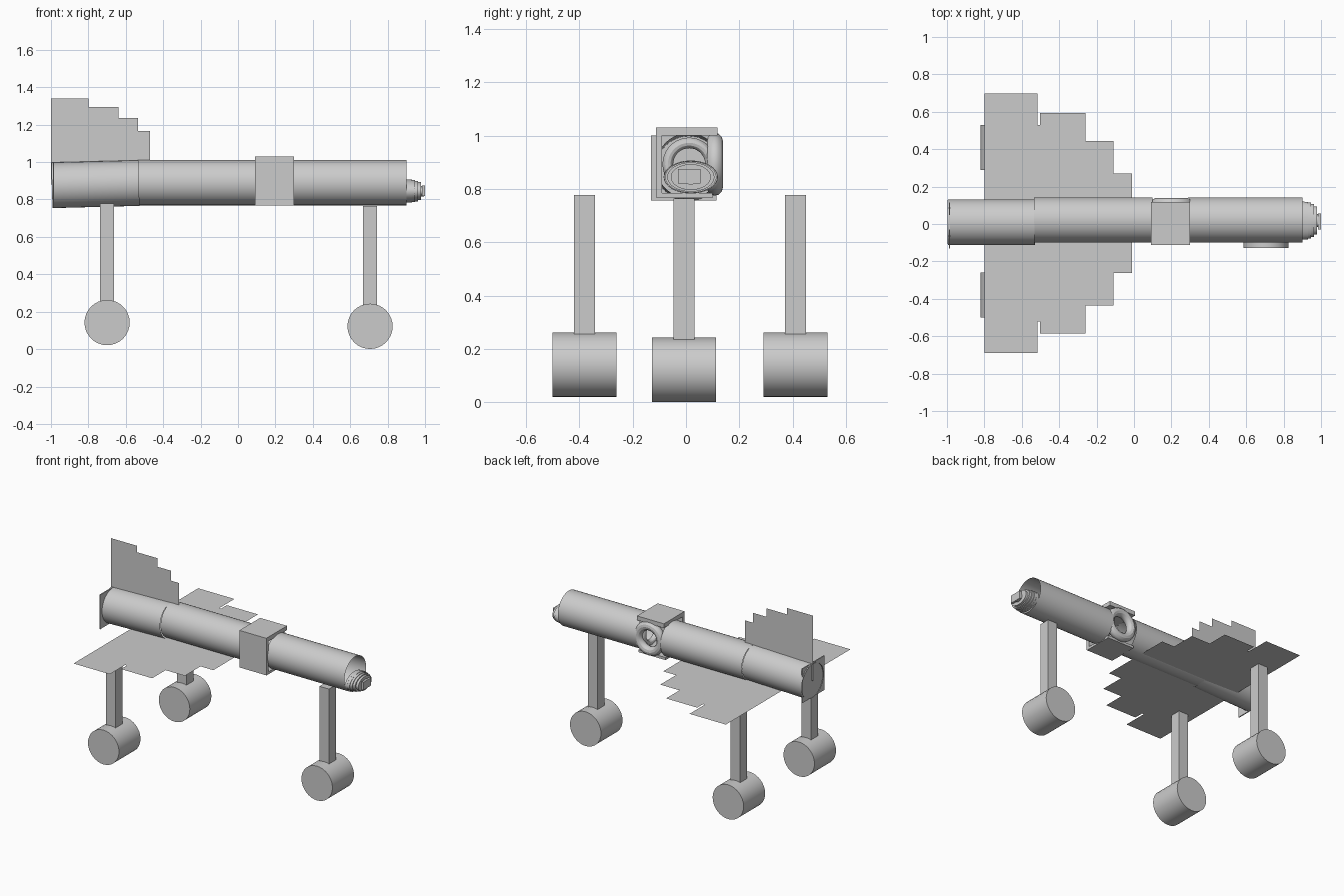
import bpy, bmesh, math
from mathutils import Vector

if "Cube" in bpy.data.objects:
    bpy.data.objects.remove(bpy.data.objects["Cube"])

grey = bpy.data.materials.new("plain grey")
grey.diffuse_color = (0.6, 0.6, 0.6, 1)
grey.use_nodes = True
grey.node_tree.nodes["Principled BSDF"].inputs["Base Color"].default_value = grey.diffuse_color


def finish(ob, name, smooth=False):
    ob.name = name
    ob.data.materials.append(grey)
    if smooth:
        for o in bpy.context.selected_objects:
            o.select_set(False)
        ob.select_set(True)
        bpy.context.view_layer.objects.active = ob
        bpy.ops.object.shade_smooth_by_angle(angle=math.radians(30))
    return ob


def box(name, x0, x1, y0, y1, z0, z1):
    bpy.ops.mesh.primitive_cube_add(size=1)
    ob = bpy.context.object
    for v in ob.data.vertices:
        v.co = ((x0, x1)[v.co.x > 0], (y0, y1)[v.co.y > 0], (z0, z1)[v.co.z > 0])
    return finish(ob, name)


def rod(name, a, b, r, sides=32, caps=True):
    """Cylinder between two points, optionally an open tube."""
    a, b = Vector(a), Vector(b)
    bpy.ops.mesh.primitive_cylinder_add(
        vertices=sides, radius=r, depth=(b - a).length, location=(a + b) / 2,
        rotation=(b - a).to_track_quat('Z', 'Y').to_euler(),
        end_fill_type='NGON' if caps else 'NOTHING')
    return finish(bpy.context.object, name, True)


def ring(name, loc, rot, big, small):
    bpy.ops.mesh.primitive_torus_add(location=loc, rotation=rot, major_radius=big,
                                     minor_radius=small, major_segments=36, minor_segments=12)
    return finish(bpy.context.object, name, True)


def sheet(name, points):
    """Flat single-sided panel from an outline."""
    bm = bmesh.new()
    bm.faces.new([bm.verts.new(p) for p in points])
    me = bpy.data.meshes.new(name)
    bm.to_mesh(me)
    bm.free()
    ob = bpy.data.objects.new(name, me)
    bpy.context.collection.objects.link(ob)
    return finish(ob, name)


# Fuselage: open tubes with a gap at the cockpit
rod("rear_tube", (-0.995, 0.01, 0.876), (-0.53, 0.01, 0.888), 0.122, 40, False)
rod("middle_tube", (-0.535, 0.022, 0.89), (0.10, 0.022, 0.89), 0.121, 40, False)
rod("front_tube", (0.29, 0.022, 0.89), (0.90, 0.022, 0.89), 0.121, 40, False)

# Tail plate
box("tail_plate", -0.99, -0.983, -0.132, 0.115, 0.758, 1.0)

# Cockpit panels, open at the back, with two rings inside
box("cockpit_roof", 0.09, 0.30, -0.11, 0.118, 1.0, 1.03)
box("cockpit_side", 0.09, 0.30, -0.113, -0.09, 0.772, 1.03)
box("cockpit_floor", 0.09, 0.30, -0.11, 0.10, 0.767, 0.785)
ring("side_ring", (0.205, 0.108, 0.893), (math.pi / 2, 0, 0), 0.088, 0.03)
ring("cross_ring", (0.27, 0.012, 0.893), (0, math.pi / 2, 0), 0.08, 0.02)

# Stepped nose: shrinking elliptical discs
steps = 6
for i in range(steps):
    t = i / (steps - 1)
    x = 0.895 + 0.0165 * i
    disc = rod(f"nose_step_{i + 1}", (x, 0.018, 0.845), (x + 0.0175, 0.018, 0.845), 1.0)
    half_y = 0.035 + 0.067 * math.sqrt(1 - t * t)
    half_z = 0.028 + 0.034 * math.sqrt(1 - t * t)
    for v in disc.data.vertices:
        w = disc.rotation_euler.to_matrix() @ v.co
        v.co = disc.rotation_euler.to_matrix().inverted() @ Vector(
            (w.x, w.y * half_y, w.z * half_z))
box("nose_tip", 0.985, 1.0, -0.03, 0.055, 0.82, 0.875)

# Stepped wings, thin panels either side of the fuselage
wing = [(-0.80, 0.0), (-0.80, 0.695), (-0.517, 0.695), (-0.517, 0.525), (-0.503, 0.525),
        (-0.503, 0.59), (-0.26, 0.59), (-0.26, 0.44), (-0.11, 0.44), (-0.11, 0.265),
        (-0.01, 0.265), (-0.01, 0.0)]
for side, s in (("back", 1), ("front", -1)):
    sheet(f"{side}_wing", [(x, 0.004 + s * y, 0.779) for x, y in wing[::-s]])

# Stepped tail fin
fin = [(-1, 0.88), (-1, 1.34), (-0.80, 1.34), (-0.80, 1.295), (-0.64, 1.295),
       (-0.64, 1.235), (-0.535, 1.235), (-0.535, 1.165), (-0.47, 1.165), (-0.47, 0.99),
       (-0.80, 0.99), (-0.98, 0.88)]
sheet("tail_fin", [(x, 0.015, z) for x, z in fin])

# Landing gear: square leg and wide wheel
for name, x, y, z, top in (("front_gear", 0.706, -0.008, 0.122, 0.765),
                           ("rear_gear_left", -0.70, -0.38, 0.142, 0.778),
                           ("rear_gear_right", -0.70, 0.41, 0.142, 0.778)):
    rod(name + "_wheel", (x, y - 0.12, z), (x, y + 0.12, z), 0.121, 32)
    box(name + "_leg", x - 0.037, x + 0.037, y - 0.039, y + 0.039, z + 0.1, top)
